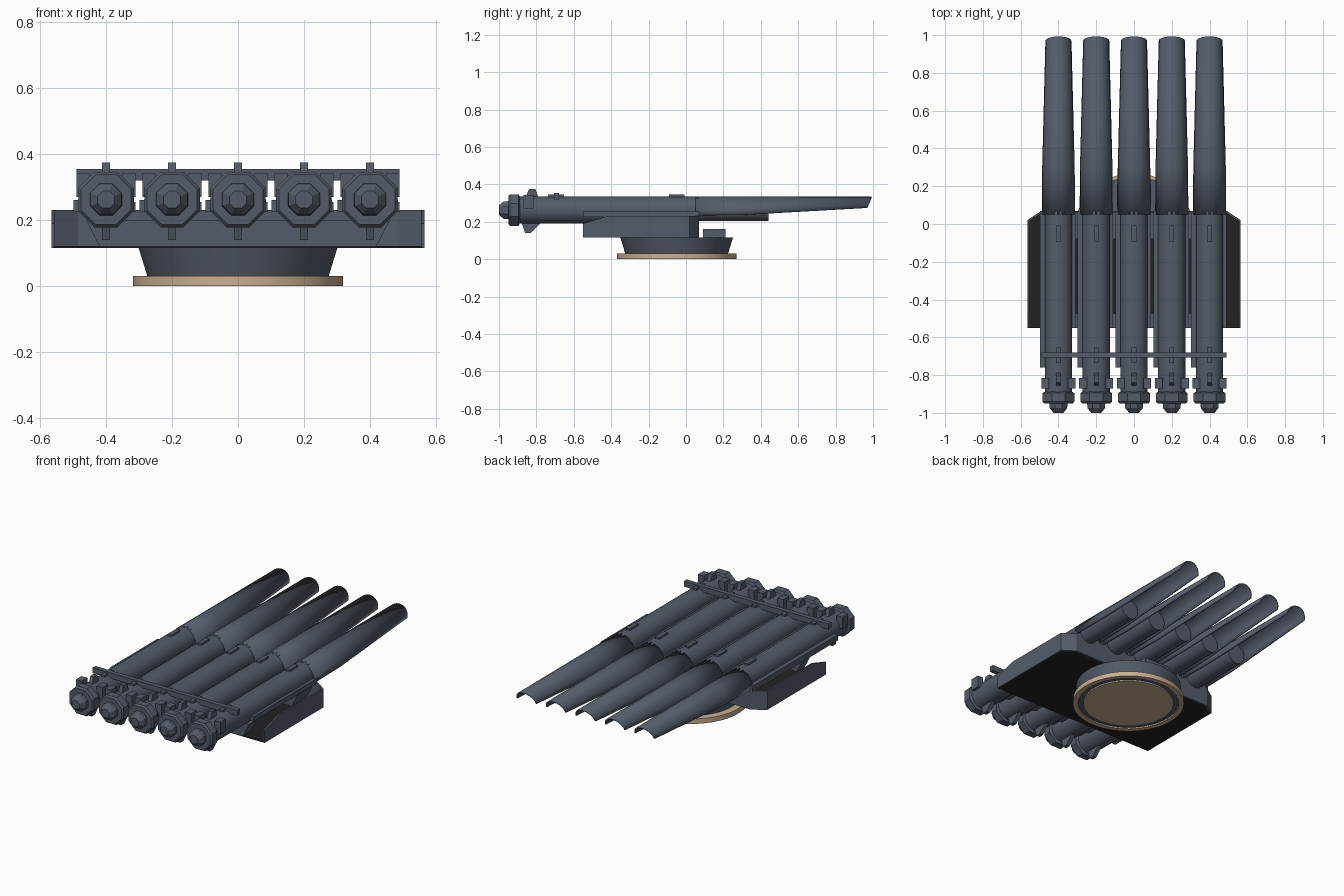
import bpy, bmesh, math

cube = bpy.data.objects.get("Cube")
if cube:
    bpy.data.objects.remove(cube, do_unlink=True)


def material(name, rgb):
    m = bpy.data.materials.new(name)
    m.use_nodes = True
    m.diffuse_color = (*rgb, 1)
    m.node_tree.nodes["Principled BSDF"].inputs["Base Color"].default_value = (*rgb, 1)
    return m


GREY = material("slate grey", (0.09, 0.108, 0.142))
BLACK = material("deck black", (0.016, 0.016, 0.016))
TAN = material("base tan", (0.58, 0.43, 0.29))
parts = []


def make(name, verts, faces, mat):
    mesh = bpy.data.meshes.new(name)
    mesh.from_pydata(verts, [], faces)
    bm = bmesh.new()
    bm.from_mesh(mesh)
    bmesh.ops.recalc_face_normals(bm, faces=bm.faces)
    bm.to_mesh(mesh)
    bm.free()
    mesh.materials.append(mat)
    ob = bpy.data.objects.new(name, mesh)
    bpy.context.scene.collection.objects.link(ob)
    parts.append(ob)
    return ob


def place(axis, u, v, w):
    """Put profile point (u, v) at distance w along the axis."""
    return {"X": (w, u, v), "Y": (u, w, v), "Z": (u, v, w)}[axis]


def prism(name, axis, pts, lo, hi, mat=GREY):
    n = len(pts)
    verts = [place(axis, u, v, w) for w in (lo, hi) for u, v in pts]
    faces = [[i, (i + 1) % n, n + (i + 1) % n, n + i] for i in range(n)]
    return make(name, verts, faces + [list(range(n)), list(range(n, 2 * n))], mat)


def box(name, x, y, z, mat=GREY):
    return prism(name, "Z", [(x[0], y[0]), (x[1], y[0]), (x[1], y[1]), (x[0], y[1])], *z, mat)


def lathe(name, axis, centre, stations, sides, mat=GREY):
    """Capped solid of revolution from (distance, radius) stations."""
    verts, faces = [], []
    for w, r in stations:
        for i in range(sides):
            a = 2 * math.pi * (i + 0.5) / sides
            verts.append(place(axis, centre[0] + r * math.cos(a), centre[1] + r * math.sin(a), w))
    for s in range(len(stations) - 1):
        for i in range(sides):
            j = (i + 1) % sides
            faces.append([s * sides + i, s * sides + j, (s + 1) * sides + j, (s + 1) * sides + i])
    last = (len(stations) - 1) * sides
    faces += [list(range(sides)), list(range(last, last + sides))]
    return make(name, verts, faces, mat)


def spoon(name, x):
    """Open-bottomed hood that tapers towards the muzzle, with a raked end."""
    steps, verts, faces = 10, [], []
    stations = [(0.05, 0.05, 0.088, 0.235), (0.3, 0.3, 0.086, 0.237), (0.97, 0.993, 0.069, 0.275)]
    for y_low, y_top, half, z_low in stations:
        for i in range(steps + 1):
            a = math.pi * i / steps
            h = math.sin(a)
            verts.append((x + half * math.cos(a), y_low + (y_top - y_low) * h,
                          z_low + (0.335 - z_low) * h))
    row = steps + 1
    for s in range(len(stations) - 1):
        for i in range(steps):
            k = s * row + i
            faces.append([k, k + 1, k + row + 1, k + row])
    ob = make(name, verts, faces, GREY)
    # normals face up and out
    if sum(p.normal.z for p in ob.data.polygons) < 0:
        ob.data.flip_normals()
    mod = ob.modifiers.new("thickness", "SOLIDIFY")
    mod.thickness = 0.008
    mod.offset = -1


# Turntable
C = (0, -0.05)
lathe("base_ring", "Z", C, [(0, 0.26), (0.012, 0.26), (0.012, 0.29), (0, 0.29),
                            (0, 0.32), (0.03, 0.32), (0.03, 0.27)], 40, TAN)
lathe("base_groove", "Z", C, [(0.008, 0.292), (0.011, 0.292)], 40)
lathe("pedestal", "Z", C, [(0.028, 0.275), (0.115, 0.302)], 40)
box("rear_box", (-0.09, 0.09), (0.09, 0.21), (0.112, 0.16))

# Tray
prism("tray_floor", "Z", [(-0.56, -0.55), (0.56, -0.55), (0.56, 0.02), (0.49, 0.066),
                          (-0.49, 0.066), (-0.56, 0.02)], 0.115, 0.121, BLACK)
wall = [(-0.55, 0.115), (-0.55, 0.19), (-0.42, 0.23), (0.02, 0.23), (0.02, 0.115)]
for s, side in ((1, "left"), (-1, "right")):
    prism(side + "_tray_wall", "X", wall, s * 0.555, s * 0.565)
    prism(side + "_tray_corner", "Z", [(s * 0.565, 0.02), (s * 0.49, 0.07), (s * 0.485, 0.06),
                                       (s * 0.555, 0.015)], 0.115, 0.23)
box("tray_back_wall", (-0.49, 0.49), (0.06, 0.07), (0.115, 0.23))

# Saddles under the tubes
saddle = [(-0.42, 0.121), (0.42, 0.121), (0.46, 0.2), (-0.46, 0.2)]
prism("front_saddle", "Y", saddle, -0.55, -0.475)
prism("back_saddle", "Y", saddle, -0.08, 0.06)

# Five tubes with their fittings
for n in range(5):
    x = 0.2 * (n - 2)
    tag = "_%d" % (n + 1)
    c = (x, 0.262)
    lathe("tube" + tag, "Y", c, [(-0.9, 0.073), (0.07, 0.073), (0.07, 0.06), (0.44, 0.06)], 20)
    spoon("hood" + tag, x)
    lathe("breech" + tag, "Y", c, [(-1, 0.028), (-0.975, 0.05), (-0.95, 0.052), (-0.95, 0.082),
                                   (-0.94, 0.091), (-0.895, 0.091), (-0.885, 0.07)], 8)
    # guide rails
    box("outer_rail" + tag, (x - 0.098, x - 0.065), (-0.76, 0.07), (0.225, 0.26))
    box("inner_rail" + tag, (x + 0.065, x + 0.09), (-0.55, 0.07), (0.225, 0.255))
    # breech lugs and clamps
    prism("top_lug" + tag, "X", [(-0.86, 0.32), (-0.84, 0.375), (-0.805, 0.375), (-0.785, 0.32)],
          x - 0.012, x + 0.012)
    prism("bottom_lug" + tag, "X", [(-0.88, 0.2), (-0.86, 0.14), (-0.83, 0.14), (-0.77, 0.2)],
          x - 0.012, x + 0.012)
    for s, side in ((1, "left"), (-1, "right")):
        box(side + "_clamp" + tag, (x + s * 0.05, x + s * 0.09), (-0.87, -0.815), (0.27, 0.343))
    # lugs along the top
    for y, spot in ((-0.695, "front"), (-0.05, "rear")):
        box(spot + "_eye" + tag, (x - 0.013, x + 0.013), (y - 0.042, y + 0.042), (0.32, 0.345))

# Cross bar tying the tubes together
box("cross_bar", (-0.49, 0.49), (-0.707, -0.68), (0.32, 0.354))

# Smooth round parts, keep hard edges
bpy.ops.object.select_all(action="DESELECT")
for ob in parts:
    ob.select_set(True)
bpy.context.view_layer.objects.active = parts[0]
bpy.ops.object.shade_smooth_by_angle(angle=math.radians(30))
bpy.ops.object.select_all(action="DESELECT")
